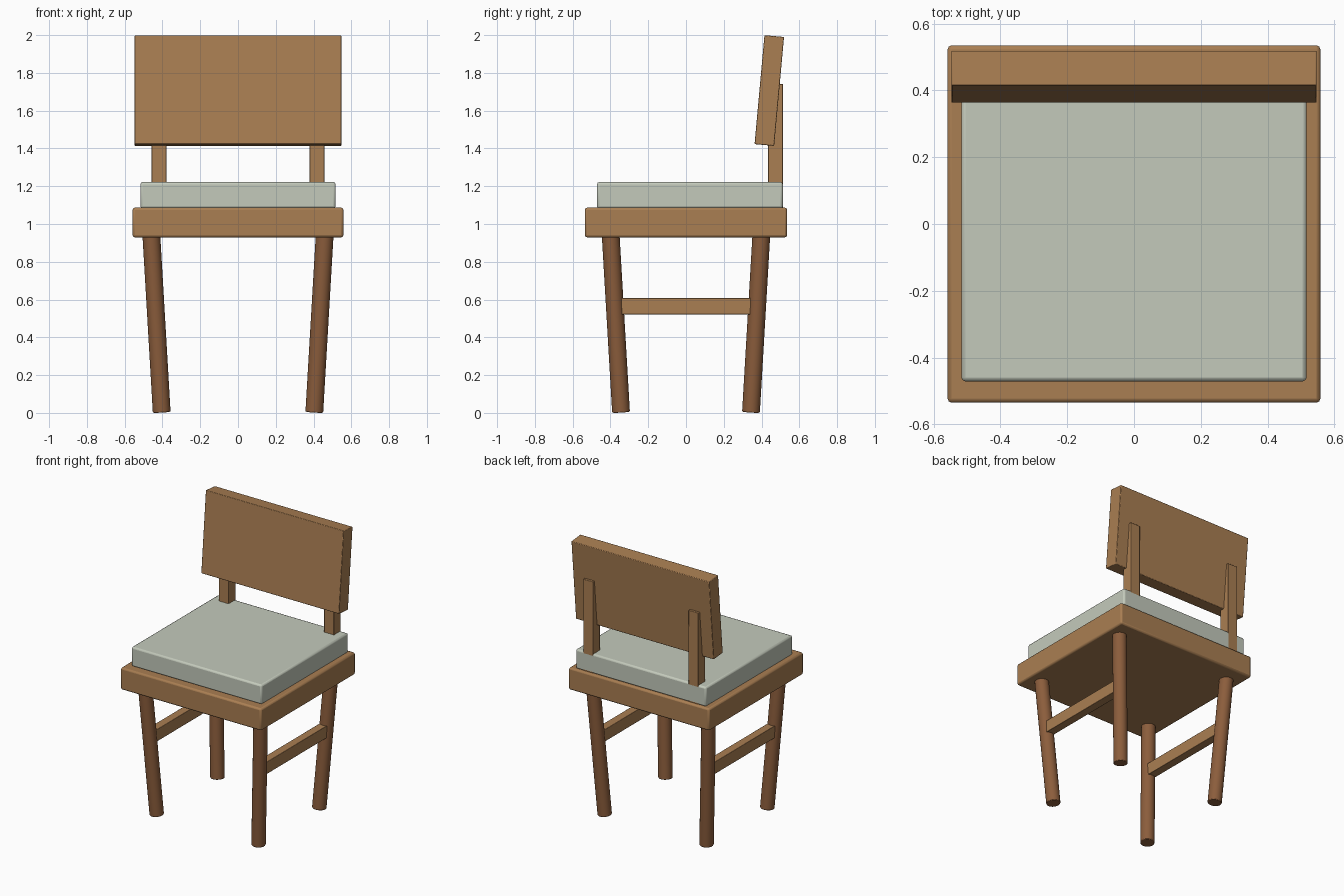
import bpy, math
from mathutils import Vector

if "Cube" in bpy.data.objects:
    bpy.data.objects.remove(bpy.data.objects["Cube"])


def material(name, rgb):
    m = bpy.data.materials.new(name)
    m.diffuse_color = (*rgb, 1)
    m.use_nodes = True
    m.node_tree.nodes["Principled BSDF"].inputs["Base Color"].default_value = m.diffuse_color
    return m


WOOD = material("wood", (0.40, 0.21, 0.085))
DARK_WOOD = material("dark_wood", (0.26, 0.11, 0.045))
FABRIC = material("fabric", (0.55, 0.59, 0.50))


def finish(name, mat, bevel, segments=2):
    ob = bpy.context.object
    ob.name = name
    ob.data.materials.append(mat)
    if bevel:
        mod = ob.modifiers.new("bevel", 'BEVEL')
        mod.width, mod.segments, mod.limit_method = bevel, segments, 'ANGLE'
    bpy.ops.object.shade_smooth_by_angle(angle=math.radians(35))
    return ob


def box(name, center, size, mat, bevel=0.0, tilt=0.0):
    bpy.ops.mesh.primitive_cube_add(size=1, location=center)
    bpy.context.object.scale = size
    bpy.ops.object.transform_apply(location=False, rotation=False, scale=True)
    ob = finish(name, mat, bevel)
    ob.rotation_euler.x = tilt
    return ob


def rod(name, bottom, top, radius, mat):
    a, b = Vector(bottom), Vector(top)
    bpy.ops.mesh.primitive_cylinder_add(vertices=32, radius=radius,
                                        depth=(b - a).length, location=(a + b) / 2)
    ob = finish(name, mat, 0.004)
    ob.rotation_euler = (b - a).to_track_quat('Z', 'Y').to_euler()
    return ob


# Seat frame and cushion
box("seat", (0, 0, 1.008), (1.116, 1.07, 0.158), WOOD, 0.012)
box("cushion", (0, 0.021, 1.152), (1.034, 0.984, 0.14), FABRIC, 0.012)

# Tilted backrest panel
box("backrest", (0, 0.441, 1.7065), (1.094, 0.104, 0.579), WOOD, 0.004,
    -math.radians(5.2))

for side, sx in (("left", -1), ("right", 1)):
    # Backrest posts standing on the seat
    box(f"{side}_back_post", (sx * 0.418, 0.4735, 1.41), (0.078, 0.079, 0.662), WOOD, 0.003)
    # Side stretcher between front and back legs
    box(f"{side}_stretcher", (sx * 0.436, 0, 0.565), (0.06, 0.72, 0.087), WOOD, 0.003)
    # Splayed legs
    for end, sy in (("front", -1), ("back", 1)):
        rod(f"{end}_{side}_leg", (sx * 0.404, sy * 0.344, 0.004),
            (sx * 0.459, sy * 0.399, 0.945), 0.047, DARK_WOOD)
